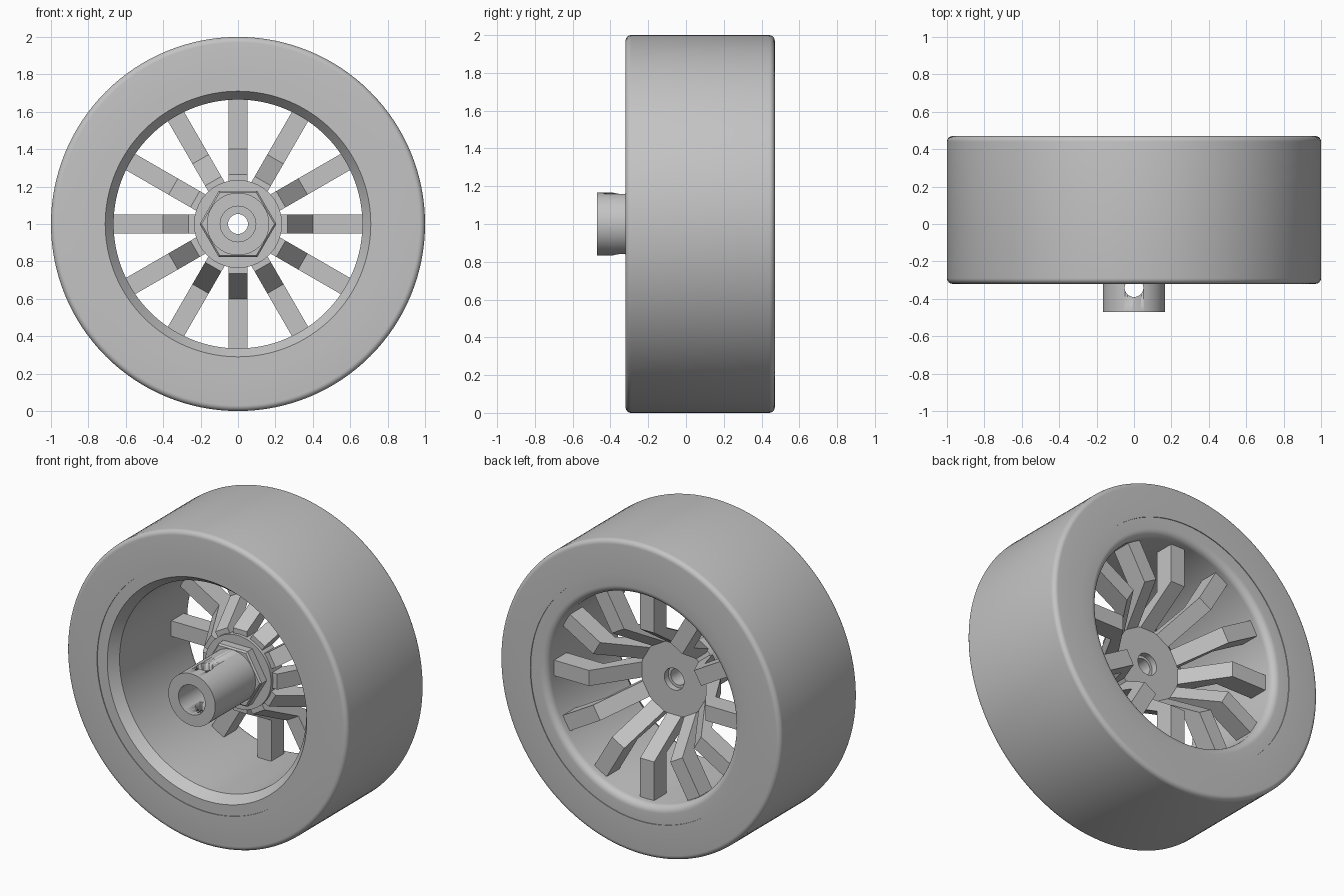
import bpy, bmesh, math
from mathutils import Matrix, Vector

cube = bpy.data.objects.get("Cube")
if cube:
    bpy.data.objects.remove(cube, do_unlink=True)

grey = bpy.data.materials.new("plain grey")
grey.use_nodes = True
grey.diffuse_color = (0.55, 0.55, 0.55, 1)
grey.node_tree.nodes["Principled BSDF"].inputs["Base Color"].default_value = grey.diffuse_color
CENTRE = Vector((0, 0, 1))


def finish(bm, name, smooth=True):
    bmesh.ops.recalc_face_normals(bm, faces=bm.faces)
    mesh = bpy.data.meshes.new(name)
    bm.to_mesh(mesh)
    bm.free()
    mesh.materials.append(grey)
    obj = bpy.data.objects.new(name, mesh)
    obj.location = CENTRE
    bpy.context.collection.objects.link(obj)
    bpy.ops.object.select_all(action='DESELECT')
    obj.select_set(True)
    bpy.context.view_layer.objects.active = obj
    if smooth:
        bpy.ops.object.shade_smooth_by_angle(angle=math.radians(30))
    return obj


def revolve(name, profile, steps=128):
    """Spin a closed (radius, y) profile round the axle."""
    bm = bmesh.new()
    rings = []
    for i in range(steps):
        turn = Matrix.Rotation(math.tau * i / steps, 3, 'Y')
        rings.append([bm.verts.new(turn @ Vector((r, y, 0))) for r, y in profile])
    n = len(profile)
    for i in range(steps):
        a, b = rings[i], rings[(i + 1) % steps]
        for j in range(n):
            k = (j + 1) % n
            bm.faces.new((a[j], a[k], b[k], b[j]))
    return finish(bm, name)


def arc(r, y, radius, start, end, n=6):
    """Rounded profile corner, angles in degrees."""
    angles = [math.radians(start + (end - start) * i / n) for i in range(n + 1)]
    return [(r + radius * math.cos(a), y + radius * math.sin(a)) for a in angles]


FRONT, BACK = -0.32, 0.47

# Tyre with rounded shoulders
revolve("tyre", [(0.78, FRONT)] + arc(0.97, FRONT + 0.03, 0.03, -90, 0)
        + arc(0.97, BACK - 0.03, 0.03, 0, 90) + [(0.78, BACK)])

# Rim barrel: chamfered front lip, rounded back lip
revolve("rim", [(0.78, FRONT + 0.005), (0.71, FRONT + 0.005), (0.665, FRONT + 0.065)]
        + arc(0.71, BACK - 0.05, 0.045, 180, 90) + [(0.78, BACK - 0.005)])

# Hub disc with stepped bore
revolve("hub_disc", [(0.053, 0.0), (0.235, 0.0), (0.235, 0.12), (0.07, 0.12),
                     (0.07, 0.08), (0.053, 0.08)])

# Hexagonal collar, hollow, corners pointing sideways
revolve("hex_collar", [(0.09, -0.06), (0.195, -0.06), (0.205, -0.05),
                       (0.205, 0.005), (0.09, 0.005)], steps=6)

# Axle socket tube with a cross-drilled pin hole
socket = revolve("axle_socket", [(0.095, -0.47), (0.167, -0.47), (0.167, 0.002),
                                 (0.053, 0.002), (0.053, -0.06), (0.095, -0.06)], steps=96)
bm = bmesh.new()
bmesh.ops.create_cone(bm, cap_ends=True, segments=48, radius1=0.05, radius2=0.05,
                      depth=0.6, matrix=Matrix.Translation((0, -0.34, 0)))
cutter = finish(bm, "pin_hole_cutter")
cutter.hide_render = True
bpy.context.view_layer.objects.active = socket
mod = socket.modifiers.new("pin_hole", 'BOOLEAN')
mod.operation = 'DIFFERENCE'
mod.solver = 'EXACT'
mod.object = cutter
bpy.ops.object.modifier_apply(modifier=mod.name)
bpy.data.objects.remove(cutter, do_unlink=True)

# Cranked spokes: slope back from the hub, then run straight out to the rim
spoke_profile = [(0.2, 0.02), (0.265, 0.02), (0.4, 0.268), (0.68, 0.268),
                 (0.68, 0.395), (0.415, 0.395), (0.225, 0.115), (0.2, 0.115)]
for i in range(12):
    turn = Matrix.Rotation(math.tau * i / 12, 3, 'Y')
    bm = bmesh.new()
    sides = [[bm.verts.new(turn @ Vector((r, y, w))) for r, y in spoke_profile]
             for w in (-0.05, 0.05)]
    for side in sides:
        bm.faces.new(side)
    n = len(spoke_profile)
    for j in range(n):
        k = (j + 1) % n
        bm.faces.new((sides[0][j], sides[0][k], sides[1][k], sides[1][j]))
    finish(bm, f"spoke_{i + 1}", smooth=False)
